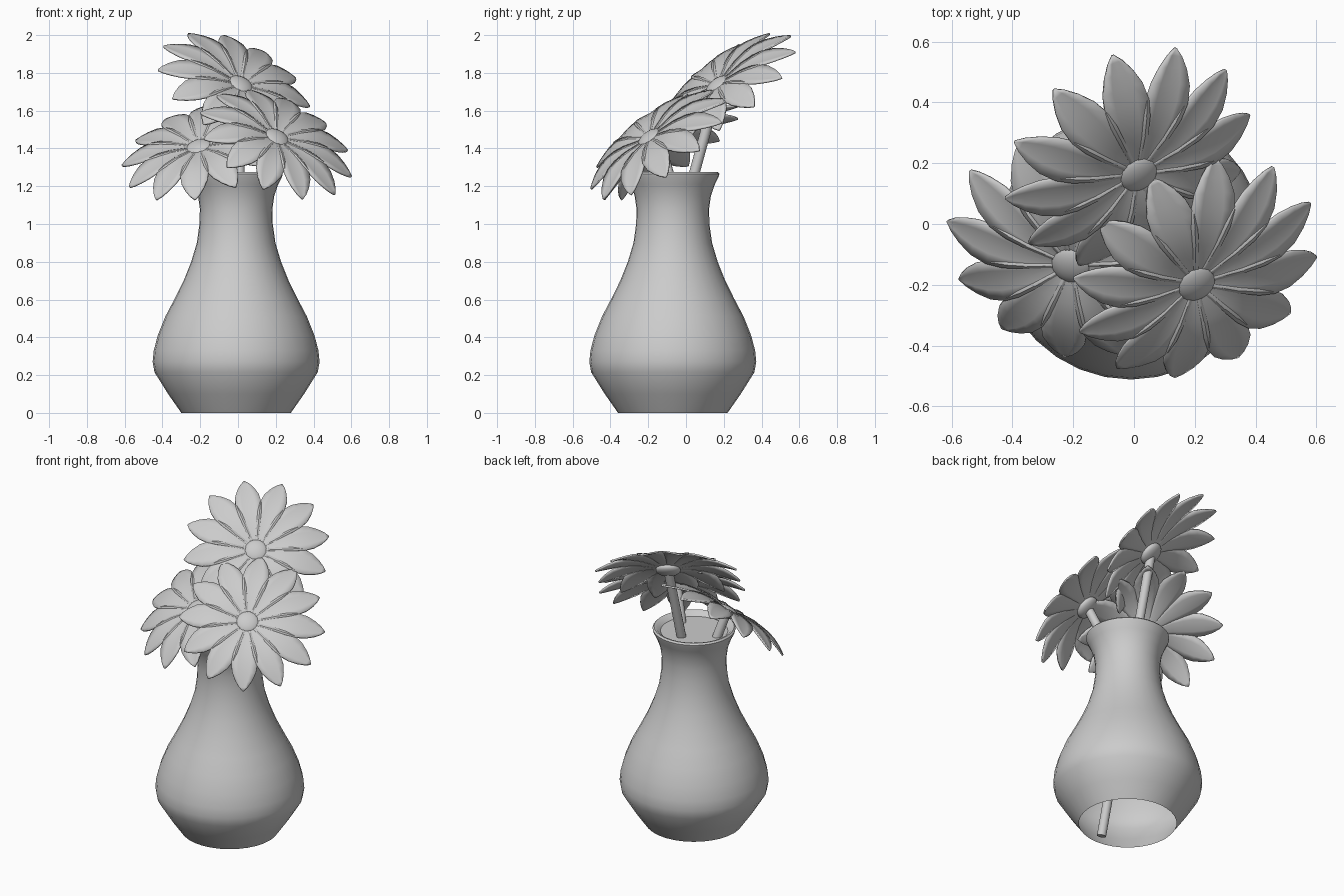
import bpy, bmesh, math
from mathutils import Vector, Matrix

if "Cube" in bpy.data.objects:
    bpy.data.objects.remove(bpy.data.objects["Cube"])

AXIS = Vector((-0.01, -0.07, 0))


def make_object(name, bm, angle=40):
    bmesh.ops.recalc_face_normals(bm, faces=bm.faces[:])
    mesh = bpy.data.meshes.new(name)
    bm.to_mesh(mesh)
    bm.free()
    obj = bpy.data.objects.new(name, mesh)
    bpy.context.collection.objects.link(obj)
    bpy.context.view_layer.objects.active = obj
    obj.select_set(True)
    bpy.ops.object.shade_smooth_by_angle(angle=math.radians(angle))
    obj.select_set(False)
    return obj


def lathe(name, profile, steps=32):
    bm = bmesh.new()
    verts = [bm.verts.new((r + AXIS.x, AXIS.y, z)) for r, z in profile]
    edges = [bm.edges.new(p) for p in zip(verts, verts[1:])]
    bmesh.ops.spin(bm, geom=verts + edges, cent=AXIS, axis=(0, 0, 1),
                   angle=2 * math.pi, steps=steps, use_duplicate=False)
    bmesh.ops.remove_doubles(bm, verts=bm.verts[:], dist=0.0005)
    return make_object(name, bm)


# Vase, open at the base, with a rolled lip
lathe("vase", [(0.29, 0), (0.36, 0.10), (0.432, 0.215), (0.442, 0.27), (0.436, 0.33),
               (0.415, 0.41), (0.375, 0.51), (0.325, 0.605), (0.278, 0.70), (0.238, 0.80),
               (0.208, 0.90), (0.194, 1.0), (0.192, 1.08), (0.202, 1.15), (0.223, 1.21),
               (0.243, 1.25), (0.247, 1.265), (0.238, 1.275), (0.225, 1.272), (0.198, 1.245)])

# Flat filling just under the lip
bm = bmesh.new()
bmesh.ops.create_circle(bm, cap_ends=True, segments=32, radius=0.202,
                        matrix=Matrix.Translation(AXIS + Vector((0, 0, 1.247))))
make_object("vase_filling", bm)

# Petal outline: distance along the petal, half width
OUTLINE = [(0, .012), (.15, .026), (.35, .052), (.5, .07), (.63, .078),
           (.76, .071), (.87, .05), (.95, .026), (1, .003)]


def add_petal(bm, direction, length):
    side = Vector((-direction.y, direction.x, 0))
    rows = []
    for t, w in OUTLINE:
        h = 0.03 * math.sin(math.pi * t) - 0.05 * t * t
        mid = direction * length * t + Vector((0, 0, h))
        rows.append([bm.verts.new(mid + side * w * s + Vector((0, 0, 0.008 * s * s * w / .078)))
                     for s in (-1, -0.5, 0, 0.5, 1)])
    for a, b in zip(rows, rows[1:]):
        for i in range(4):
            bm.faces.new((a[i], b[i], b[i + 1], a[i + 1]))


def flower(name, centre, normal, phase, shift, stem_end):
    centre, stem_end = Vector(centre), Vector(stem_end)
    n = Vector(normal).normalized()
    x = (Vector((1, 0, 0)) - n * n.x).normalized()
    y = n.cross(x)
    frame = Matrix.Translation(centre) @ Matrix((x, y, n)).transposed().to_4x4()

    # Ring of twelve petals
    bm = bmesh.new()
    for k in range(12):
        a = math.radians(phase + 30 * k)
        tip = Vector((shift[0] + 0.435 * math.cos(a), shift[1] + 0.435 * math.sin(a), 0))
        add_petal(bm, tip.normalized(), tip.length)
    petals = make_object(name + "_petals", bm, 60)
    petals.matrix_world = frame
    solid = petals.modifiers.new("thickness", 'SOLIDIFY')
    solid.thickness = 0.01
    solid.offset = 0

    # Button-shaped centre
    bm = bmesh.new()
    bmesh.ops.create_uvsphere(bm, u_segments=24, v_segments=12, radius=1,
                              matrix=frame @ Matrix.Diagonal((0.074, 0.074, 0.034, 1)))
    make_object(name + "_button", bm, 60)

    # Straight stem
    d = centre - stem_end
    bm = bmesh.new()
    bmesh.ops.create_cone(bm, cap_ends=True, segments=16, radius1=0.028, radius2=0.028,
                          depth=d.length,
                          matrix=Matrix.Translation((centre + stem_end) / 2)
                          @ d.to_track_quat('Z', 'Y').to_matrix().to_4x4())
    make_object(name + "_stem", bm)


# Three flowers leaning out of the mouth
flower("back_flower", (0.01, 0.17, 1.73), (0.5, -0.76, 1), 6.7, (-0.015, 0.035), (0, -0.30, 0.01))
flower("right_flower", (0.20, -0.19, 1.45), (0.49, -0.74, 1), 20.5, (0.02, 0.02), (-0.15, 0.08, 0.5))
flower("left_flower", (-0.205, -0.13, 1.40), (-0.3, -0.667, 1), 25.3, (0, 0.03), (0.06, 0.17, 0.35))
